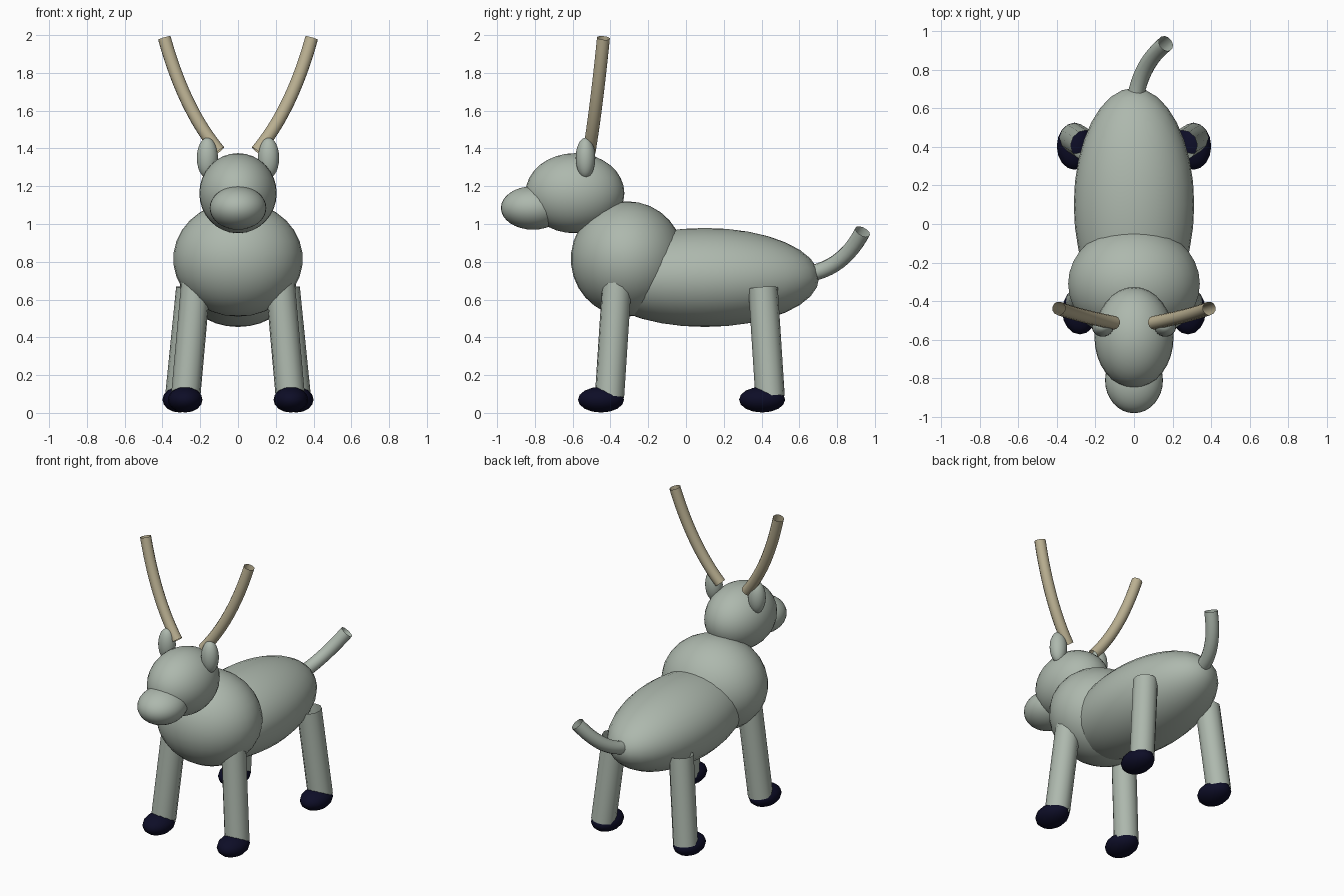
import bpy
from mathutils import Vector

if "Cube" in bpy.data.objects:
    bpy.data.objects.remove(bpy.data.objects["Cube"])


def material(name, color):
    m = bpy.data.materials.new(name)
    m.diffuse_color = (*color, 1)
    m.use_nodes = True
    m.node_tree.nodes["Principled BSDF"].inputs["Base Color"].default_value = m.diffuse_color
    return m


COAT = material("grey_green_coat", (0.42, 0.48, 0.42))
HORN = material("tan_horn", (0.50, 0.44, 0.29))
HOOF = material("dark_navy_hoof", (0.004, 0.004, 0.02))


def ellipsoid(name, center, radii, mat, segments=32, rings=16):
    bpy.ops.mesh.primitive_uv_sphere_add(segments=segments, ring_count=rings,
                                         radius=1, location=center)
    ob = bpy.context.object
    ob.name = name
    ob.scale = radii
    ob.data.materials.append(mat)
    bpy.ops.object.shade_smooth()
    return ob


def tube(name, start, middle, end, radius, mat, steps=12):
    """Open-ended round tube along a smooth arc through three points."""
    p0, m, p2 = Vector(start), Vector(middle), Vector(end)
    p1 = 2 * m - (p0 + p2) / 2
    curve = bpy.data.curves.new(name, 'CURVE')
    curve.dimensions = '3D'
    curve.bevel_depth = radius
    curve.bevel_resolution = 4
    curve.use_fill_caps = False
    spline = curve.splines.new('POLY')
    spline.points.add(steps)
    for i, pt in enumerate(spline.points):
        t = i / steps
        pt.co = (*((1 - t) ** 2 * p0 + 2 * t * (1 - t) * p1 + t * t * p2), 1)
    spline.use_smooth = True
    curve.materials.append(mat)
    ob = bpy.data.objects.new(name, curve)
    bpy.context.collection.objects.link(ob)
    bpy.ops.object.select_all(action='DESELECT')
    ob.select_set(True)
    bpy.context.view_layer.objects.active = ob
    bpy.ops.object.convert(target='MESH')
    return bpy.context.object


def leg(name, top, bottom):
    mid = (Vector(top) + Vector(bottom)) / 2
    return tube(name, top, mid, bottom, 0.078, COAT, steps=2)


# Torso, chest, head and muzzle
ellipsoid("body", (0, 0.10, 0.717), (0.312, 0.605, 0.262), COAT)
ellipsoid("chest", (0, -0.31, 0.815), (0.343, 0.30, 0.305), COAT, 32, 15)
ellipsoid("head", (0, -0.588, 1.163), (0.205, 0.262, 0.212), COAT)
ellipsoid("muzzle", (0, -0.81, 1.085), (0.15, 0.17, 0.115), COAT)

# Tail curling up and to one side
tube("tail", (0.005, 0.64, 0.735), (0.06, 0.81, 0.805), (0.165, 0.935, 0.96),
     0.043, COAT)

# Paired parts
for side, s in (("left", 1), ("right", -1)):
    ear = ellipsoid(side + "_ear", (s * 0.162, -0.532, 1.35),
                    (0.056, 0.052, 0.107), COAT, 24, 12)
    tube(side + "_antler", (s * 0.10, -0.512, 1.385),
         (s * 0.265, -0.475, 1.645), (s * 0.39, -0.437, 1.985), 0.035, HORN)
    leg(side + "_front_leg", (s * 0.222, -0.365, 0.70), (s * 0.277, -0.405, 0.085))
    leg(side + "_rear_leg", (s * 0.25, 0.408, 0.66), (s * 0.308, 0.445, 0.085))
    ellipsoid(side + "_front_hoof", (s * 0.28, -0.45, 0.07),
              (0.092, 0.122, 0.068), HOOF, 16, 8)
    ellipsoid(side + "_rear_hoof", (s * 0.308, 0.403, 0.07),
              (0.092, 0.122, 0.068), HOOF, 16, 8)
